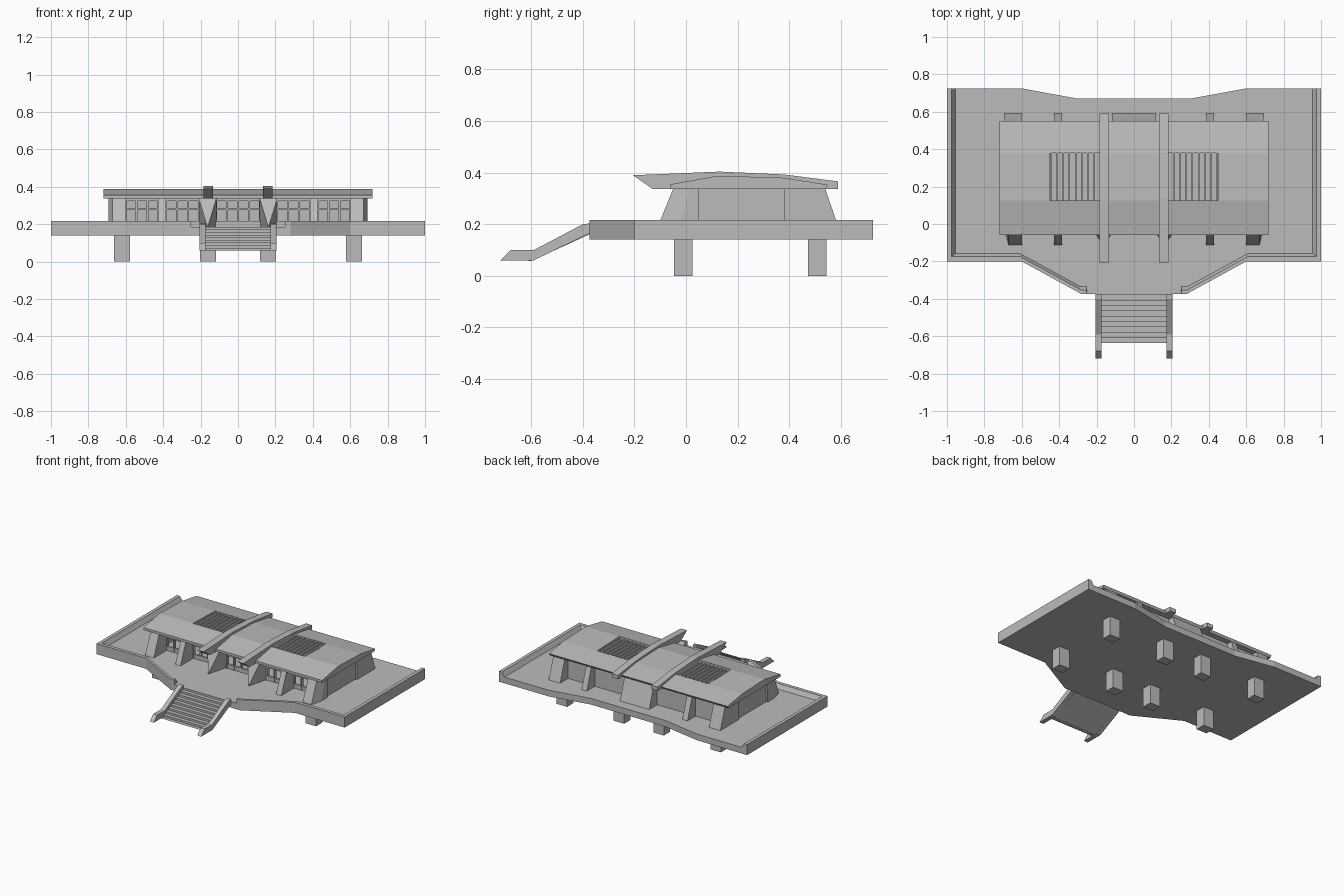
import bpy, bmesh

cube = bpy.data.objects.get("Cube")
if cube:
    bpy.data.objects.remove(cube)

concrete = bpy.data.materials.new("concrete grey")
concrete.use_nodes = True
GREY = (0.5, 0.5, 0.5, 1)
concrete.diffuse_color = GREY
concrete.node_tree.nodes["Principled BSDF"].inputs["Base Color"].default_value = GREY

BASE, FLOOR, RAIL, EAVE = 0.14, 0.185, 0.217, 0.337
SIDES = ((1, "left"), (-1, "right"))


def loft(name, rings):
    """Join matching rings of points into a closed solid."""
    bm = bmesh.new()
    loops = [[bm.verts.new(p) for p in ring] for ring in rings]
    n = len(loops[0])
    for a, b in zip(loops, loops[1:]):
        for i in range(n):
            j = (i + 1) % n
            bm.faces.new((a[i], a[j], b[j], b[i]))
    bm.faces.new(loops[0])
    bm.faces.new(loops[-1])
    bmesh.ops.remove_doubles(bm, verts=bm.verts, dist=0.0001)
    bmesh.ops.recalc_face_normals(bm, faces=bm.faces)
    mesh = bpy.data.meshes.new(name)
    bm.to_mesh(mesh)
    bm.free()
    mesh.materials.append(concrete)
    obj = bpy.data.objects.new(name, mesh)
    bpy.context.collection.objects.link(obj)
    return obj


def along_x(name, profile, x0, x1):
    return loft(name, [[(x, y, z) for y, z in profile] for x in (x0, x1)])


def box(name, x0, x1, y0, y1, z0, z1):
    return along_x(name, [(y0, z0), (y1, z0), (y1, z1), (y0, z1)], x0, x1)


def upright(name, bottom, top, z0, z1):
    return loft(name, [[(x, y, z0) for x, y in bottom], [(x, y, z1) for x, y in top]])


# Deck slab
half = [(0.28, -0.375), (0.6, -0.2), (1, -0.2), (1, 0.725), (0.6, 0.725), (0.3, 0.67)]
outline = half + [(-x, y) for x, y in reversed(half)]
upright("deck", outline, outline, BASE, FLOOR)

# Deck parapets with a sloped inner face
outer = [(1, 0.725), (1, -0.2), (0.6, -0.2), (0.28, -0.375), (0.25, -0.375)]
crest = [(0.975, 0.725), (0.975, -0.175), (0.607, -0.175), (0.285, -0.352), (0.255, -0.352)]
inner = [(0.955, 0.725), (0.955, -0.157), (0.612, -0.157), (0.29, -0.333), (0.255, -0.333)]
for s, side in SIDES:
    loft(side + "_parapet", [
        [(s * o[0], o[1], FLOOR), (s * o[0], o[1], RAIL), (s * c[0], c[1], RAIL), (s * i[0], i[1], FLOOR)]
        for o, c, i in zip(outer, crest, inner)])

# Support piers under the deck
for s, side in SIDES:
    for x in (0.16, 0.62):
        for y in (-0.01, 0.508):
            box(side + "_pier", s * (x - 0.042), s * (x + 0.042), y - 0.036, y + 0.036, 0, BASE)

# Entrance stairs: stepped top, sloped underside
steps, run, rise = 9, 0.0285, 0.0139
profile = [(-0.375, 0.16), (-0.375, FLOOR)]
for i in range(steps):
    y = -0.38 - run * i
    profile += [(y, FLOOR - rise * i), (y, FLOOR - rise * (i + 1))]
profile += [(-0.636, 0.06), (-0.6, 0.058)]
along_x("stairs", profile, -0.178, 0.178)
stringer = [(-0.72, 0.06), (-0.59, 0.06), (-0.375, 0.165), (-0.375, 0.203),
            (-0.4, 0.2), (-0.59, 0.1), (-0.68, 0.1)]
for s, side in SIDES:
    along_x(side + "_stair_cheek", stringer, s * 0.175, s * 0.207)

# Roof with two open skylights
Y0, Y1 = 0.125, 0.38
along_x("roof_front", [(-0.06, EAVE), (Y0, EAVE), (Y0, 0.388), (-0.06, 0.355)], -0.72, 0.72)
along_x("roof_back", [(0.54, EAVE), (0.55, 0.353), (Y1, 0.38), (Y1, EAVE)], -0.72, 0.72)
middle = [(Y0, EAVE), (Y1, EAVE), (Y1, 0.38), (Y0, 0.388)]
for name, a, b in (("right", -0.72, -0.45), ("centre", -0.185, 0.185), ("left", 0.45, 0.72)):
    along_x("roof_middle_" + name, middle, a, b)

# Roof beams, skylight slats
beam = [(-0.205, 0.39), (-0.13, EAVE), (0.59, EAVE), (0.59, 0.366), (0.38, 0.393), (0.13, 0.404)]
for s, side in SIDES:
    along_x(side + "_roof_beam", beam, s * 0.135, s * 0.185)
    for i in range(8):
        x = 0.215 + 0.0325 * i
        box(side + "_skylight_slat", s * (x - 0.004), s * (x + 0.004), Y0, Y1, 0.345, 0.378)

# Front and back buttresses, side walls
for s, side in SIDES:
    def mirror(points):
        return [(s * x, y) for x, y in points]

    upright(side + "_front_corner",
            mirror([(0.6, -0.112), (0.67, -0.112), (0.692, -0.03), (0.692, 0.05), (0.6, 0.05)]),
            mirror([(0.6, -0.05), (0.67, -0.05), (0.692, 0.015), (0.692, 0.05), (0.6, 0.05)]),
            FLOOR, EAVE)
    slanted_front = [(-0.112, FLOOR), (0.06, FLOOR), (0.06, EAVE), (-0.05, EAVE)]
    along_x(side + "_front_buttress", slanted_front, s * 0.385, s * 0.427)
    upright(side + "_entrance_fin",
            mirror([(0.162, -0.112), (0.164, -0.112), (0.21, 0.06), (0.116, 0.06)]),
            mirror([(0.116, -0.05), (0.21, -0.05), (0.21, 0.06), (0.116, 0.06)]),
            FLOOR, EAVE)
    slanted_back = [(0.48, FLOOR), (0.592, FLOOR), (0.54, EAVE), (0.48, EAVE)]
    along_x(side + "_back_buttress", slanted_back, s * 0.385, s * 0.427)
    corner_back = [(Y1, FLOOR), (0.592, FLOOR), (0.54, EAVE), (Y1, EAVE)]
    along_x(side + "_back_corner", corner_back, s * 0.6, s * 0.692)
    box(side + "_side_wall", s * 0.65, s * 0.68, 0.05, Y1, FLOOR, EAVE)
along_x("back_centre_block", slanted_back, -0.118, 0.118)
box("back_wall", -0.6, 0.6, 0.48, 0.5, FLOOR, EAVE)


# Window frames: sill, transom, head and evenly spaced mullions
def window(name, x0, x1, panes):
    for z0, z1 in ((FLOOR, 0.215), (0.275, 0.283), (0.323, EAVE)):
        box(name + "_rail", x0, x1, 0.035, 0.05, z0, z1)
    for i in range(panes + 1):
        x = x0 + (x1 - x0) * i / panes
        box(name + "_mullion", x - 0.005, x + 0.005, 0.032, 0.053, FLOOR, EAVE)


for s, side in SIDES:
    window(side + "_outer_window", min(s * 0.427, s * 0.6), max(s * 0.427, s * 0.6), 3)
    window(side + "_inner_window", min(s * 0.21, s * 0.385), max(s * 0.21, s * 0.385), 3)
window("entrance_glazing", -0.116, 0.116, 4)
